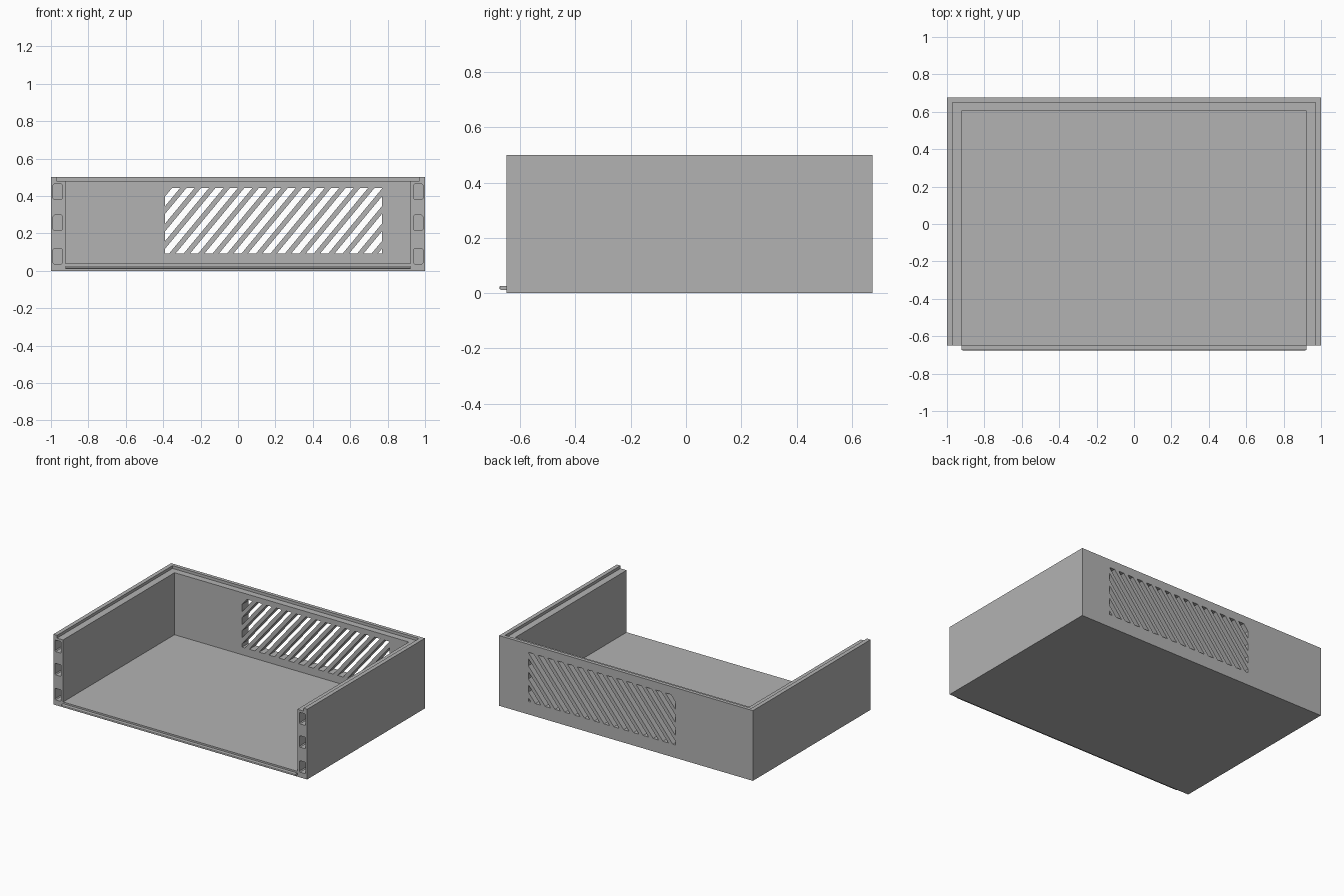
import bpy, bmesh
from mathutils import Vector

cube = bpy.data.objects.get("Cube")
if cube:
    bpy.data.objects.remove(cube, do_unlink=True)

grey = bpy.data.materials.new("plain grey")
grey.use_nodes = True
colour = (0.45, 0.45, 0.45, 1)
grey.diffuse_color = colour
grey.node_tree.nodes["Principled BSDF"].inputs["Base Color"].default_value = colour

FRONT, BACK, HEIGHT = -0.65, 0.675, 0.5


def add_box(bm, lo, hi):
    """Add a box spanning two corners and return its vertices."""
    lo, hi = Vector(lo), Vector(hi)
    verts = bmesh.ops.create_cube(bm, size=1)["verts"]
    for v in verts:
        v.co = (lo + hi) / 2 + v.co * (hi - lo)
    return verts


def make_object(name, bm):
    bmesh.ops.recalc_face_normals(bm, faces=bm.faces)
    mesh = bpy.data.meshes.new(name)
    bm.to_mesh(mesh)
    bm.free()
    mesh.materials.append(grey)
    obj = bpy.data.objects.new(name, mesh)
    bpy.context.collection.objects.link(obj)
    return obj


def carve(target, name, bm):
    """Subtract the mesh from the target and discard the cutter."""
    cutter = make_object(name, bm)
    cutter.hide_render = True
    mod = target.modifiers.new(name, "BOOLEAN")
    mod.operation, mod.solver, mod.object = "DIFFERENCE", "EXACT", cutter
    bpy.context.view_layer.objects.active = target
    bpy.ops.object.modifier_apply(modifier=mod.name)
    bpy.data.objects.remove(cutter, do_unlink=True)


# Tray: solid block, open at the top and front
bm = bmesh.new()
add_box(bm, (-1, FRONT, 0), (1, BACK, HEIGHT))
tray = make_object("tray_body", bm)

bm = bmesh.new()
add_box(bm, (-0.923, -1, 0.038), (0.923, 0.604, 1))
carve(tray, "inner_space", bm)

# Stepped ledge around the rim for a lid
bm = bmesh.new()
add_box(bm, (-0.971, -1, 0.48), (0.971, 0.65, 1))
carve(tray, "lid_ledge", bm)

# Three pockets in the front end of each side wall
bm = bmesh.new()
for side in (-1, 1):
    for z in (0.078, 0.256, 0.422):
        verts = add_box(bm, (side * 0.963 - 0.025, FRONT - 0.1, z - 0.041),
                        (side * 0.963 + 0.025, FRONT + 0.1, z + 0.041))
        edges = {e for v in verts for e in v.link_edges
                 if abs(e.verts[0].co.y - e.verts[1].co.y) > 0.1}
        bmesh.ops.bevel(bm, geom=list(edges), offset=0.006, segments=1,
                        affect="EDGES")
carve(tray, "end_pockets", bm)

# Slanted ventilation slots clipped to a rectangle in the back wall
LEFT, RIGHT, LOW, TOP = -0.39, 0.77, 0.092, 0.442
PITCH, WIDTH, LEAN = 0.0773, 0.043, 0.29
bm = bmesh.new()
for i in range(-1, 20):
    x = -0.353 + i * PITCH
    if x < LEFT - WIDTH or x - LEAN > RIGHT:
        continue
    slot = bmesh.new()
    corners = ((x - LEAN, LOW), (x - LEAN + WIDTH, LOW), (x + WIDTH, TOP), (x, TOP))
    slot.faces.new([slot.verts.new((cx, 0.55, cz)) for cx, cz in corners])
    for limit, direction in ((LEFT, -1), (RIGHT, 1)):
        bmesh.ops.bisect_plane(slot, geom=slot.verts[:] + slot.edges[:] + slot.faces[:],
                               plane_co=(limit, 0, 0), plane_no=(direction, 0, 0),
                               clear_outer=True)
    for face in slot.faces:
        near = [v.co.copy() for v in face.verts]
        if face.calc_area() < 0.0002:
            continue
        base = bm.faces.new([bm.verts.new(p) for p in near])
        grown = bmesh.ops.extrude_face_region(bm, geom=[base], use_keep_orig=True)["geom"]
        bmesh.ops.translate(bm, vec=(0, 0.2, 0),
                            verts=[g for g in grown if isinstance(g, bmesh.types.BMVert)])
    slot.free()
carve(tray, "vent_slots", bm)

# Thin tongue along the front edge of the floor, with eased edges
bm = bmesh.new()
add_box(bm, (-0.923, -0.675, 0.012), (0.923, FRONT, 0.026))
edges = [e for e in bm.edges if all(v.co.y < FRONT - 0.01 for v in e.verts)]
bmesh.ops.bevel(bm, geom=edges, offset=0.005, segments=2, profile=0.5, affect="EDGES")
make_object("front_tongue", bm)
